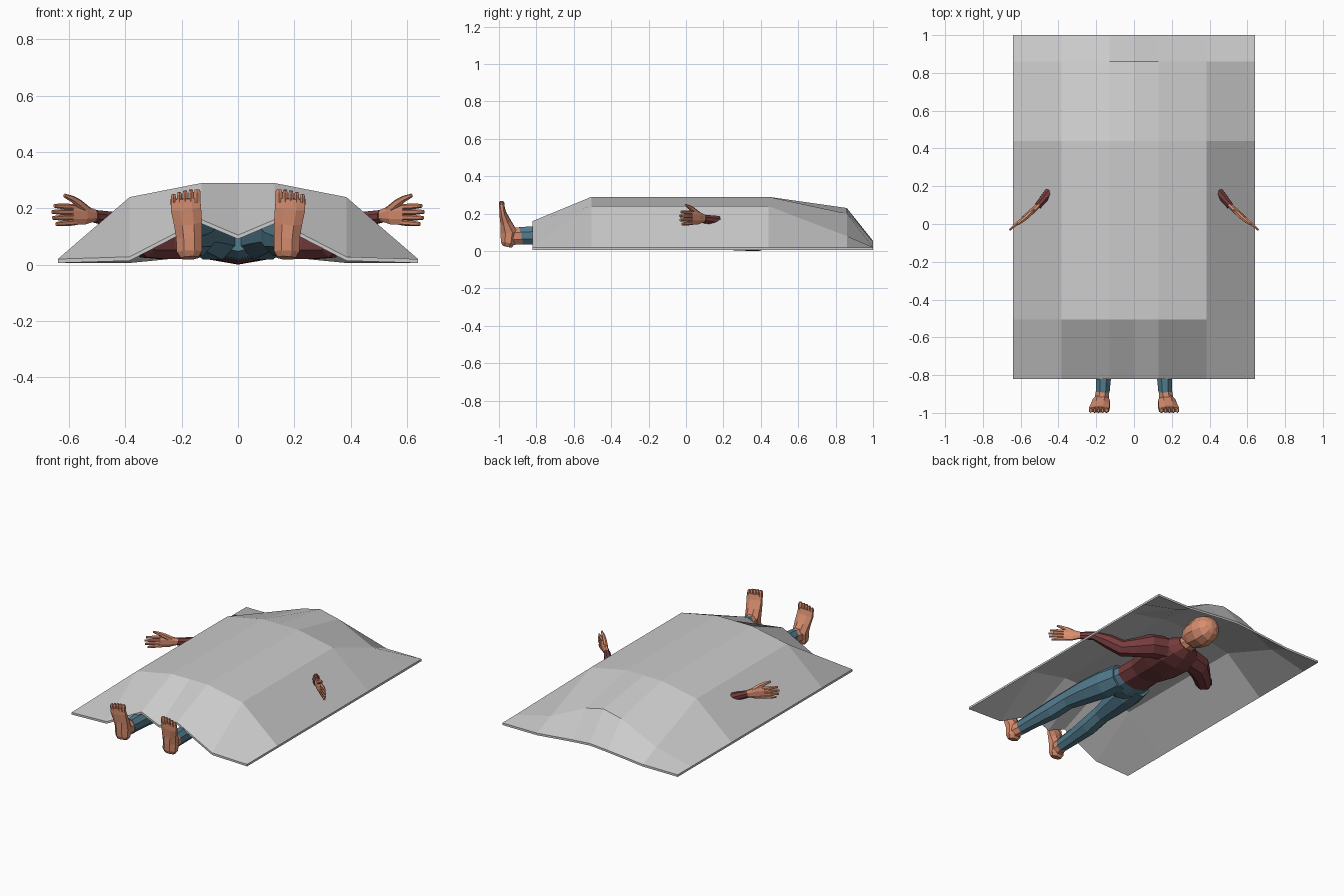
import bpy, bmesh, math
from mathutils import Vector


def material(name, rgb):
    m = bpy.data.materials.new(name)
    m.diffuse_color = (*rgb, 1)
    return m


SHEET = material("grey_cloth", (0.60, 0.60, 0.60))
SKIN = material("skin", (0.68, 0.27, 0.16))
SHIRT = material("dark_red_cloth", (0.18, 0.045, 0.047))
PANTS = material("blue_cloth", (0.085, 0.20, 0.27))


def finish(name, bm, mat):
    bmesh.ops.recalc_face_normals(bm, faces=bm.faces)
    me = bpy.data.meshes.new(name)
    bm.to_mesh(me)
    bm.free()
    me.materials.append(mat)
    ob = bpy.data.objects.new(name, me)
    bpy.context.collection.objects.link(ob)
    return ob


def tube(name, rings, mat, side=1, sides=8, ref=(0, 0, 1)):
    """Loft of elliptical rings (x, y, z, half width, half height)."""
    bm = bmesh.new()
    pts = [Vector((r[0] * side, r[1], r[2])) for r in rings]
    ref = Vector(ref)
    k = 1 / math.cos(math.pi / sides)
    loops = []
    for i, (p, r) in enumerate(zip(pts, rings)):
        t = (pts[min(i + 1, len(pts) - 1)] - pts[max(i - 1, 0)]).normalized()
        u = t.cross(ref).normalized()
        v = u.cross(t)
        loop = []
        for j in range(sides):
            a = 2 * math.pi * (j + 0.5) / sides
            loop.append(bm.verts.new(p + u * (r[3] * k * math.cos(a)) + v * (r[4] * k * math.sin(a))))
        loops.append(loop)
    for a, b in zip(loops, loops[1:]):
        for j in range(sides):
            n = (j + 1) % sides
            bm.faces.new((a[j], a[n], b[n], b[j]))
    bm.faces.new(loops[0])
    bm.faces.new(loops[-1])
    return finish(name, bm, mat)


# Draped sheet: half-width columns, mirrored heights per row
cols = (0, 0.13, 0.385, 0.64)
rows = ((-0.82, (0.105, 0.16, 0.028, 0.02)),
        (-0.505, (0.29, 0.29, 0.24, 0.02)),
        (0.44, (0.29, 0.29, 0.24, 0.02)),
        (0.86, (0.23, 0.20, 0.08, 0.02)),
        (1.0, (0.055, 0.045, 0.02, 0.02)))
bm = bmesh.new()
grid = []
for y, hs in rows:
    half = list(zip(cols, hs))
    line = [(-x, h) for x, h in half[:0:-1]] + half
    grid.append([bm.verts.new((x, y, h)) for x, h in line])
for a, b in zip(grid, grid[1:]):
    for j in range(len(a) - 1):
        bm.faces.new((a[j], a[j + 1], b[j + 1], b[j]))
low = bmesh.ops.extrude_face_region(bm, geom=bm.faces[:], use_keep_orig=True)
bmesh.ops.translate(bm, vec=(0, 0, -0.014),
                    verts=[v for v in low["geom"] if isinstance(v, bmesh.types.BMVert)])
finish("sheet", bm, SHEET)

# Torso, hips, neck and head, lying face up
tube("shirt_torso", [(0, 0.0, 0.105, 0.125, 0.078), (0, 0.12, 0.108, 0.12, 0.078),
                     (0, 0.27, 0.10, 0.155, 0.093), (0, 0.39, 0.095, 0.17, 0.09),
                     (0, 0.46, 0.10, 0.125, 0.072), (0, 0.51, 0.115, 0.06, 0.05)],
     SHIRT, sides=10)
tube("hips", [(0, 0.02, 0.105, 0.118, 0.072), (0, -0.07, 0.10, 0.145, 0.082),
              (0, -0.14, 0.10, 0.13, 0.075), (0, -0.18, 0.10, 0.07, 0.05)],
     PANTS, sides=10)
tube("neck", [(0, 0.47, 0.11, 0.055, 0.05), (0, 0.58, 0.13, 0.05, 0.05)], SKIN)
tube("head", [(0, 0.505, 0.17, 0.03, 0.035), (0, 0.53, 0.16, 0.058, 0.062),
              (0, 0.59, 0.148, 0.08, 0.083), (0, 0.66, 0.142, 0.088, 0.09),
              (0, 0.715, 0.14, 0.076, 0.078), (0, 0.75, 0.14, 0.05, 0.053),
              (0, 0.765, 0.14, 0.02, 0.02)], SKIN, sides=10)
tube("nose", [(0, 0.59, 0.235, 0.015, 0.012), (0, 0.64, 0.228, 0.008, 0.008)], SKIN, sides=4)

for s, tag in ((1, "right"), (-1, "left")):
    # Sleeve bends at the elbow and rises through the sheet
    tube("sleeve_" + tag, [(0.10, 0.40, 0.10, 0.07, 0.07), (0.19, 0.385, 0.09, 0.068, 0.068),
                           (0.26, 0.335, 0.075, 0.055, 0.056), (0.325, 0.275, 0.072, 0.046, 0.048),
                           (0.39, 0.22, 0.12, 0.04, 0.042), (0.455, 0.16, 0.163, 0.024, 0.026),
                           (0.51, 0.095, 0.172, 0.018, 0.022)], SHIRT, s)
    # Hand with upright palm
    tube("palm_" + tag, [(0.495, 0.11, 0.172, 0.014, 0.018), (0.52, 0.085, 0.175, 0.014, 0.024),
                         (0.545, 0.063, 0.177, 0.015, 0.034), (0.59, 0.027, 0.177, 0.010, 0.036)],
         SKIN, s)
    for i, reach in enumerate((0.90, 1.0, 0.97, 0.82)):
        z = 0.205 - 0.0185 * i
        tip = z + 0.004 - 0.003 * i
        tube(f"finger_{i + 1}_{tag}",
             [(0.58, 0.035, z, 0.008, 0.009),
              (0.58 + 0.045 * reach, 0.035 - 0.036 * reach, (z + tip) / 2, 0.008, 0.009),
              (0.58 + 0.08 * reach, 0.035 - 0.068 * reach, tip, 0.005, 0.006)], SKIN, s, 6)
    tube("thumb_" + tag, [(0.535, 0.07, 0.19, 0.012, 0.016), (0.565, 0.04, 0.217, 0.011, 0.014),
                          (0.59, 0.018, 0.234, 0.009, 0.010), (0.617, -0.003, 0.246, 0.005, 0.006)],
         SKIN, s, 6)
    # Trouser leg
    tube("trouser_leg_" + tag, [(0.075, -0.04, 0.10, 0.07, 0.075), (0.09, -0.16, 0.10, 0.082, 0.082),
                                (0.115, -0.32, 0.105, 0.07, 0.072), (0.135, -0.46, 0.105, 0.054, 0.058),
                                (0.148, -0.60, 0.09, 0.054, 0.06), (0.16, -0.76, 0.085, 0.043, 0.05),
                                (0.165, -0.89, 0.082, 0.036, 0.046)], PANTS, s)
    # Foot: ankle, sole rising from heel to toes
    tube("ankle_" + tag, [(0.165, -0.87, 0.08, 0.034, 0.044), (0.17, -0.92, 0.08, 0.038, 0.047),
                          (0.173, -0.96, 0.082, 0.04, 0.05)], SKIN, s)
    tube("foot_" + tag, [(0.172, -0.957, 0.024, 0.032, 0.025), (0.173, -0.952, 0.045, 0.045, 0.038),
                         (0.174, -0.947, 0.10, 0.046, 0.045), (0.178, -0.963, 0.15, 0.05, 0.030),
                         (0.185, -0.979, 0.20, 0.054, 0.019), (0.187, -0.984, 0.235, 0.052, 0.014)],
         SKIN, s, ref=(0, 1, 0))
    for i in range(5):
        x = 0.147 + 0.0205 * i - (0.0 if i else 0.002)
        r = 0.0125 if i == 0 else 0.0088
        top = 0.267 - 0.001 * i * i
        tube(f"toe_{i + 1}_{tag}", [(x, -0.984, 0.222, r, 0.012), (x, -0.986, top - 0.01, r, 0.013),
                                    (x, -0.987, top, r * 0.65, 0.008)],
             SKIN, s, 6, ref=(0, 1, 0))
